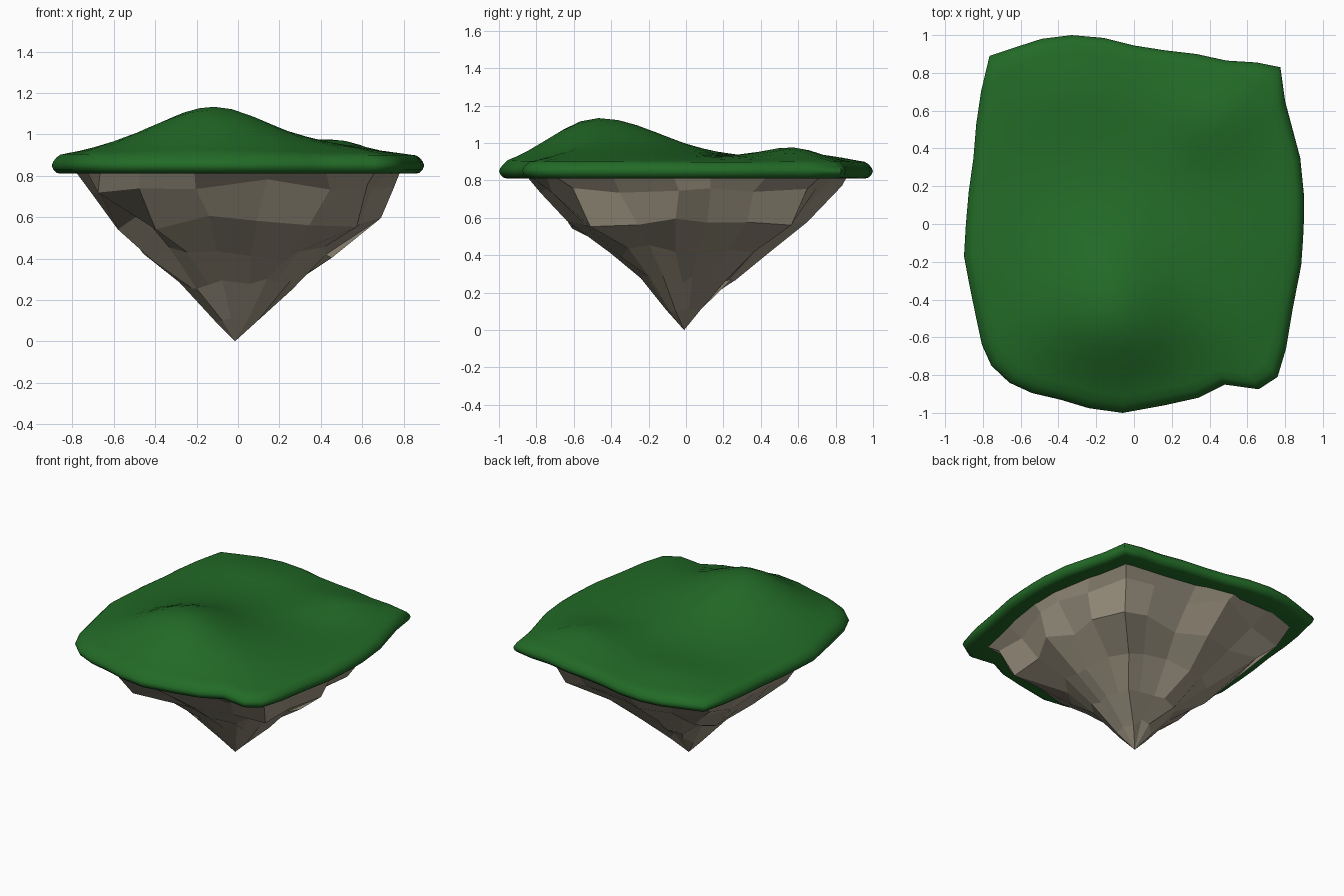
import bpy, bmesh, math, random

if "Cube" in bpy.data.objects:
    bpy.data.objects.remove(bpy.data.objects["Cube"])

random.seed(12)

# Outline of the grass slab seen from above, counter-clockwise
OUTLINE = [(.90, .15), (.88, .35), (.84, .50), (.80, .65), (.775, .83), (.65, .855), (.49, .865),
           (.33, .90), (.16, .92), (0, .945), (-.16, .985), (-.33, 1.0), (-.49, .98), (-.63, .935),
           (-.765, .89), (-.81, .70), (-.835, .53), (-.85, .35), (-.875, .17), (-.89, 0), (-.90, -.17),
           (-.87, -.33), (-.835, -.50), (-.805, -.64), (-.755, -.75), (-.66, -.84), (-.54, -.895),
           (-.39, -.93), (-.24, -.975), (-.06, -1.0), (.16, -.96), (.34, -.92), (.48, -.85),
           (.66, -.875), (.76, -.81), (.805, -.66), (.84, -.45), (.885, -.22), (.895, -.08), (.90, .03)]


def material(name, color):
    m = bpy.data.materials.new(name)
    m.diffuse_color = (*color, 1)
    m.use_nodes = True
    m.node_tree.nodes["Principled BSDF"].inputs["Base Color"].default_value = m.diffuse_color
    return m


def finish(bm, name, mat):
    bmesh.ops.recalc_face_normals(bm, faces=bm.faces)
    me = bpy.data.meshes.new(name)
    bm.to_mesh(me)
    bm.free()
    ob = bpy.data.objects.new(name, me)
    bpy.context.collection.objects.link(ob)
    me.materials.append(mat)
    return ob


def bridge(bm, a, b):
    # joins two rings; b may have the same or half as many points as a
    n, k = len(b), len(a) // len(b)
    for i in range(n):
        top = [a[(i * k + j) % len(a)] for j in range(k + 1)]
        bm.faces.new(top + [b[(i + 1) % n], b[i]])


def fan(bm, ring, tip):
    for i, v in enumerate(ring):
        bm.faces.new((v, ring[(i + 1) % len(ring)], tip))


def bump(x, y, cx, cy, sx, sy, h):
    return h * math.exp(-((x - cx) / sx) ** 2 / 2 - ((y - cy) / sy) ** 2 / 2)


def ground(x, y, t):
    # rolling top: main hill on a broad swell, small hills at the back right and back left
    sy = .27 if y < -.48 else .34
    h = .92 + bump(x, y, -.12, -.49, .23, sy, .135) + bump(x, y, -.14, -.49, .48, sy, .085)
    h += bump(x, y, .42, .60, .20, .17, .07) + bump(x, y, -.35, .72, .25, .15, .03)
    return .892 + (h - .892) * (1 - t ** 5)


# Grass slab: rings from the middle out, over a rounded lip and under
bm = bmesh.new()
rings = []
for t in (.08, .18, .28, .38, .48, .58, .67, .76, .84, .91, .955):
    rings.append([bm.verts.new((x * t, y * t, ground(x * t, y * t, t))) for x, y in OUTLINE])
for t, z in ((.977, .886), (.992, .868), (1, .85), (.991, .829), (.975, .815), (.955, .81), (.80, .81)):
    rings.append([bm.verts.new((x * t, y * t, z)) for x, y in OUTLINE])
for a, b in zip(rings, rings[1:]):
    bridge(bm, a, b)
fan(bm, rings[0], bm.verts.new((0, 0, ground(0, 0, 0))))
fan(bm, rings[-1], bm.verts.new((0, 0, .81)))
grass = finish(bm, "grass_top", material("grass", (.016, .145, .02)))
bpy.context.view_layer.objects.active = grass
grass.select_set(True)
bpy.ops.object.shade_smooth_by_angle(angle=math.radians(60))
grass.select_set(False)

# Rock underside: jagged flat-faced rings that shrink and round off towards the tip
# (height, scale, roundness, step through the outline, corner bulge, depth factor)
LEVELS = [(.83, .88, 0, 2, 0, 1), (.745, .84, .1, 2, .0, .95), (.58, .715, .35, 2, .075, .92),
          (.42, .48, .6, 2, .06, .92), (.27, .29, .8, 2, .02, .95), (.125, .115, 1, 4, 0, 1)]
bm = bmesh.new()
rings = []
for z, s, rnd, step, bulge, depth in LEVELS:
    ring = []
    for x, y in OUTLINE[::step]:
        a, r = math.atan2(y, x), math.hypot(x, y)
        r = (r + (.93 - r) * rnd) * s
        r += bulge * max(0, math.cos(a - math.radians(46))) ** 20
        dz = 0
        if z < .8:
            calm = .6 if .5 < a < 1.1 else 1
            r *= 1 + random.uniform(-.085, .075) * calm
            a += random.uniform(-.06, .06) * calm
            dz = random.uniform(-.04, .04) * calm
        ring.append(bm.verts.new((r * math.cos(a), r * math.sin(a) * depth, z + dz)))
    rings.append(ring)
for a, b in zip(rings, rings[1:]):
    bridge(bm, a, b)
fan(bm, rings[-1], bm.verts.new((-.015, -.01, 0)))
bm.faces.new(rings[0])
finish(bm, "rock_base", material("rock", (.34, .30, .225)))
